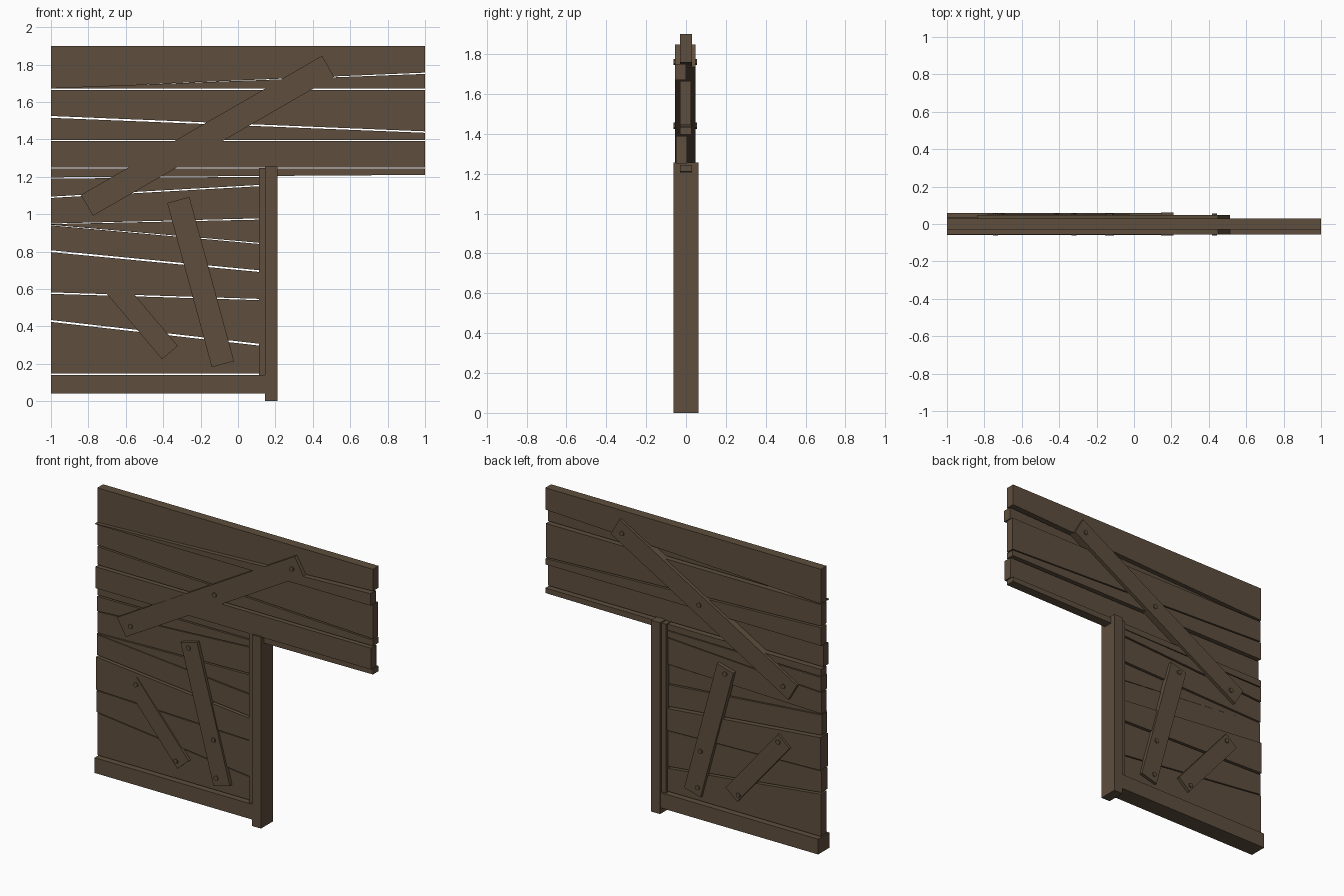
import bpy, bmesh, math
from mathutils import Matrix

if "Cube" in bpy.data.objects:
    bpy.data.objects.remove(bpy.data.objects["Cube"])

wood = bpy.data.materials.new("dark brown wood")
wood.diffuse_color = (0.112, 0.077, 0.047, 1)
wood.use_nodes = True
wood.node_tree.nodes["Principled BSDF"].inputs["Base Color"].default_value = wood.diffuse_color


def finish(name, bm):
    bmesh.ops.recalc_face_normals(bm, faces=bm.faces)
    me = bpy.data.meshes.new(name)
    bm.to_mesh(me)
    bm.free()
    me.materials.append(wood)
    ob = bpy.data.objects.new(name, me)
    bpy.context.collection.objects.link(ob)
    return ob


def plank(name, x0, x1, top, bottom, y0, y1):
    """Board whose top and bottom edges run (left z, right z)."""
    bm = bmesh.new()
    outline = [(x0, bottom[0]), (x1, bottom[1]), (x1, top[1]), (x0, top[0])]
    face = bm.faces.new([bm.verts.new((x, y0, z)) for x, z in outline])
    ext = bmesh.ops.extrude_face_region(bm, geom=[face])
    for v in ext["geom"]:
        if isinstance(v, bmesh.types.BMVert):
            v.co.y = y1
    if not face.is_valid or len(bm.faces) < 6:
        bm.faces.new([v for v in bm.verts if v.co.y == y0])
    finish(name, bm)


def box(name, x0, x1, y0, y1, z0, z1):
    plank(name, x0, x1, (z1, z1), (z0, z0), y0, y1)


def brace(name, cx, cz, length, width, angle, y0, y1, bolts):
    """Tilted board nailed through the wall, with hexagonal bolts."""
    bm = bmesh.new()
    bmesh.ops.create_cube(bm, size=1, matrix=Matrix.Translation((cx, (y0 + y1) / 2, cz))
                          @ Matrix.Rotation(math.radians(-angle), 4, 'Y')
                          @ Matrix.Diagonal((length, y1 - y0, width, 1)))
    finish(name, bm)
    for x, z in bolts:
        bm = bmesh.new()
        bmesh.ops.create_cone(bm, cap_ends=True, segments=6, radius1=0.016, radius2=0.016,
                              depth=y1 - y0 + 0.014,
                              matrix=Matrix.Translation((x, (y0 + y1) / 2, z))
                              @ Matrix.Rotation(math.pi / 2, 4, 'X'))
        finish(name + "_bolt", bm)


# Long planks above the doorway
upper = [
    ((1.90, 1.90), (1.673, 1.757), -0.03, 0.03),
    ((1.675, 1.75), (1.671, 1.671), -0.055, 0.0),
    ((1.665, 1.665), (1.525, 1.443), -0.03, 0.025),
    ((1.515, 1.435), (1.396, 1.396), -0.03, 0.027),
    ((1.39, 1.39), (1.25, 1.25), -0.05, 0.005),
    ((1.243, 1.243), (1.197, 1.21), -0.03, 0.03),
]
for t, b, y0, y1 in upper:
    plank("upper_plank", -1, 1, t, b, y0, y1)

# Short planks beside the doorway
lower = [
    ((1.19, 1.20), (1.094, 1.157), -0.035, 0.03),
    ((1.087, 1.15), (0.95, 0.978), -0.03, 0.025),
    ((0.947, 0.971), (0.943, 0.846), -0.035, 0.015),
    ((0.94, 0.84), (0.807, 0.699), -0.035, 0.02),
    ((0.797, 0.69), (0.582, 0.547), -0.045, 0.035),
    ((0.574, 0.54), (0.434, 0.306), -0.04, 0.025),
    ((0.424, 0.296), (0.147, 0.147), -0.03, 0.03),
]
for t, b, y0, y1 in lower:
    plank("lower_plank", -1, 0.125, t, b, y0, y1)

# Frame: sill beam, door post and its inner strip
box("sill_beam", -1, 0.15, -0.058, 0.058, 0.04, 0.14)
box("door_post", 0.145, 0.21, -0.062, 0.062, 0, 1.255)
box("inner_strip", 0.112, 0.146, -0.045, 0.045, 0.14, 1.248)

# Diagonal repair boards
brace("long_brace", -0.163, 1.419, 1.488, 0.129, 30, -0.055, 0.048,
      [(-0.74, 1.07), (-0.13, 1.44), (0.43, 1.76)])
brace("tall_brace", -0.2, 0.637, 0.91, 0.123, -74.8, -0.054, 0.05,
      [(-0.32, 1.04), (-0.14, 0.485), (-0.12, 0.24)])
brace("short_brace", -0.554, 0.485, 0.589, 0.11, -49.8, -0.05, 0.05,
      [(-0.705, 0.695), (-0.415, 0.27)])
